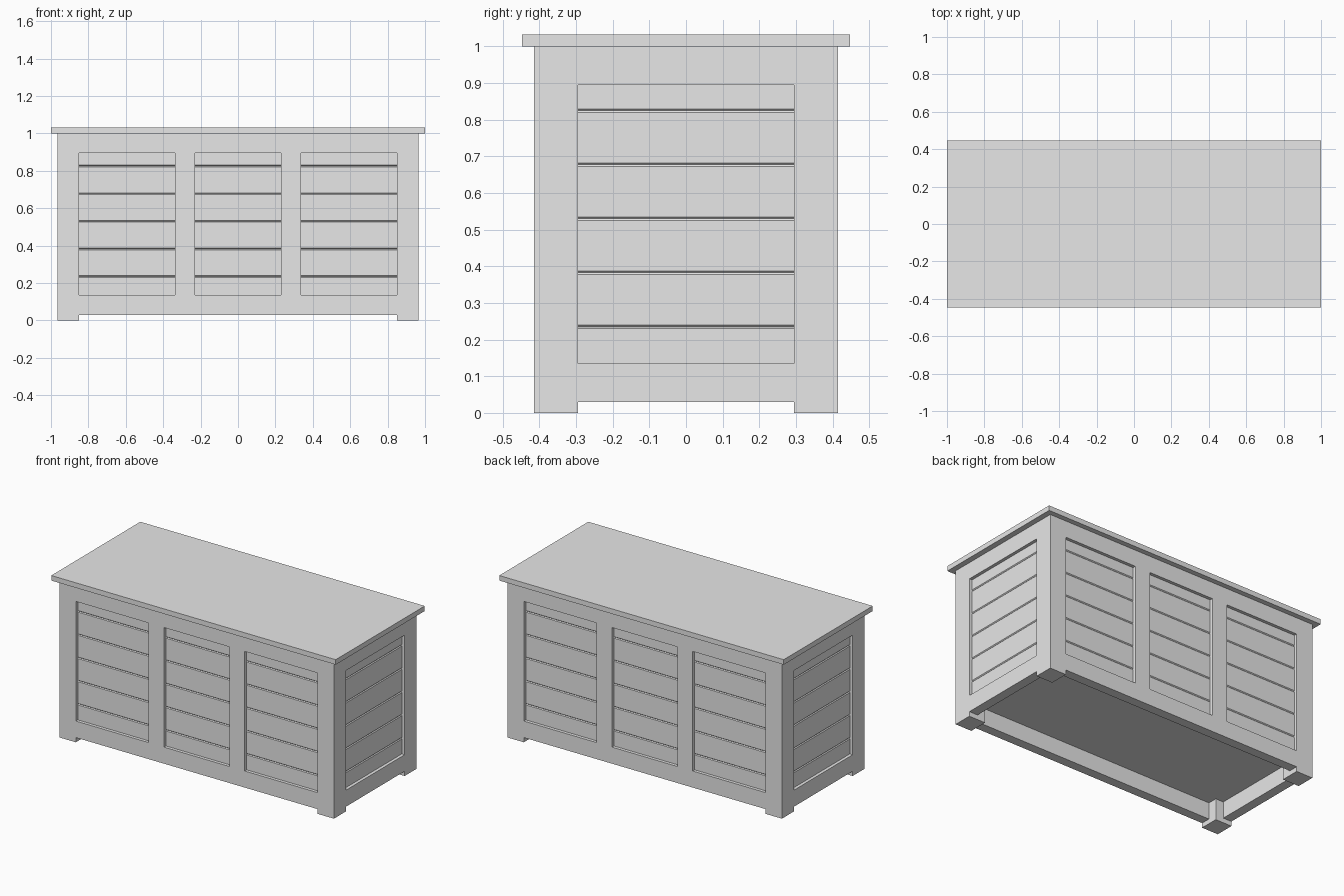
import bpy

cube = bpy.data.objects.get("Cube")
if cube:
    bpy.data.objects.remove(cube, do_unlink=True)

GREY = (0.8, 0.8, 0.8, 1)
paint = bpy.data.materials.new("light grey")
paint.use_nodes = True
paint.diffuse_color = GREY
paint.node_tree.nodes["Principled BSDF"].inputs["Base Color"].default_value = GREY


def box(name, x, y, z, bevel=0):
    """Box spanning the (low, high) ranges on each axis."""
    spans = (x, y, z)
    bpy.ops.mesh.primitive_cube_add(size=1)
    ob = bpy.context.object
    ob.name = name
    for v in ob.data.vertices:
        v.co = [(lo + hi) / 2 + c * (hi - lo) for c, (lo, hi) in zip(v.co, spans)]
    ob.data.materials.append(paint)
    if bevel:
        mod = ob.modifiers.new("Bevel", "BEVEL")
        mod.width = bevel
        mod.segments = 1
    return ob


def mirrored(lo, hi, sign):
    return tuple(sorted((lo * sign, hi * sign)))


X, Y = 0.965, 0.415             # outer faces of the carcass
PX, PY = 0.85, 0.295            # inner edges of the corner posts
FOOT, LOW, HIGH, TOP = 0.03, 0.135, 0.895, 1.0
RAIL = 0.06                     # frame thickness
RECESS, BACK = 0.02, 0.045      # plank front and back depth
PITCH, FIRST = 0.1475, 0.0875   # plank spacing

# Lid and inner carcass
box("lid", (-1, 1), (-0.447, 0.447), (TOP, 1.032))
box("inner_carcass", (-X + 0.04, X - 0.04), (-Y + 0.04, Y - 0.04), (LOW, TOP - 0.01))

# Corner posts, running down into short feet
for sx, side in ((-1, "right"), (1, "left")):
    for sy, end in ((-1, "front"), (1, "back")):
        box(f"{end}_{side}_post", mirrored(PX, X, sx), mirrored(PY, Y, sy), (0, TOP))

# Long faces: rails, two mullions and horizontal planks
for s, face in ((-1, "front"), (1, "back")):
    depth = mirrored(Y - RAIL, Y, s)
    box(f"{face}_bottom_rail", (-PX, PX), depth, (FOOT, LOW))
    box(f"{face}_top_rail", (-PX, PX), depth, (HIGH, TOP))
    for sx, side in ((-1, "right"), (1, "left")):
        box(f"{face}_{side}_mullion", mirrored(0.23, 0.338, sx), depth, (LOW, HIGH))
    for i in range(6):
        z = FIRST + i * PITCH
        box(f"{face}_plank", (-0.9, 0.9), mirrored(Y - BACK, Y - RECESS, s),
            (z, z + PITCH), 0.005)

# Short faces: rails and horizontal planks
for s, face in ((-1, "right"), (1, "left")):
    depth = mirrored(X - RAIL, X, s)
    box(f"{face}_bottom_rail", depth, (-PY, PY), (FOOT, LOW))
    box(f"{face}_top_rail", depth, (-PY, PY), (HIGH, TOP))
    for i in range(6):
        z = FIRST + i * PITCH
        box(f"{face}_plank", mirrored(X - BACK, X - RECESS, s), (-0.34, 0.34),
            (z, z + PITCH), 0.005)
